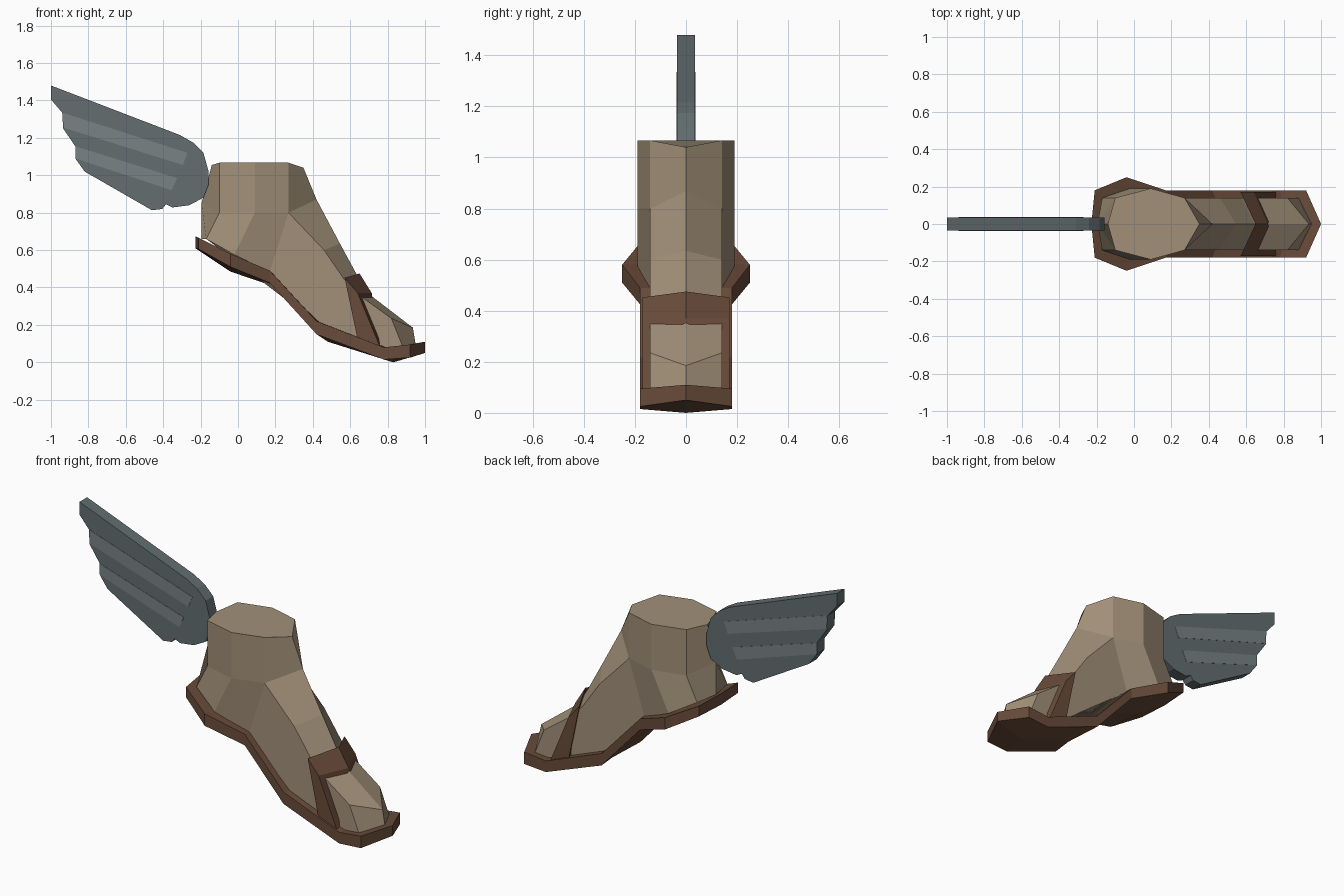
import bpy, bmesh

if "Cube" in bpy.data.objects:
    bpy.data.objects.remove(bpy.data.objects["Cube"])


def material(name, rgb):
    m = bpy.data.materials.new(name)
    m.diffuse_color = (*rgb, 1)
    m.use_nodes = True
    m.node_tree.nodes["Principled BSDF"].inputs["Base Color"].default_value = m.diffuse_color
    return m


skin = material("skin_tan", (0.36, 0.28, 0.19))
leather = material("brown_leather", (0.14, 0.07, 0.042))
slate = material("slate", (0.125, 0.155, 0.16))
pale = material("pale_slate", (0.19, 0.225, 0.23))


def finish(name, bm, mat):
    bmesh.ops.recalc_face_normals(bm, faces=bm.faces)
    me = bpy.data.meshes.new(name)
    bm.to_mesh(me)
    bm.free()
    me.materials.append(mat)
    ob = bpy.data.objects.new(name, me)
    bpy.context.collection.objects.link(ob)
    return ob


def mirrored(name, grids, mat, cap=False, extra=()):
    """Skin rows of points on the +y half, mirror to -y and weld."""
    bm = bmesh.new()
    polys = list(extra)
    for rows in grids:
        for a, b in zip(rows, rows[1:]):
            for i in range(len(a) - 1):
                polys.append((a[i], a[i + 1], b[i + 1], b[i]))
        if cap:
            polys += [rows[0], rows[-1]]
    for p in polys:
        for s in (1, -1):
            bm.faces.new([bm.verts.new((x, s * y, z)) for x, y, z in p])
    bmesh.ops.remove_doubles(bm, verts=bm.verts, dist=0.0005)
    bmesh.ops.holes_fill(bm, edges=[e for e in bm.edges if e.is_boundary], sides=0)
    return finish(name, bm, mat)


# Ankle rings (back to front) and forefoot stations (base, shoulder, ridge)
top = [(-.14, 0, 1.055), (-.10, .14, 1.067), (.09, .19, 1.067), (.27, .14, 1.067), (.35, 0, 1.04)]
mid = [(-.195, 0, .85), (-.10, .14, .80), (.09, .19, .80), (.27, .14, .80), (.42, 0, .87)]
low = [(-.195, 0, .66), (-.17, .14, .66), (-.02, .19, .575), (.17, .14, .485)]
fore = [
    [low[3], mid[3], mid[4]],
    [(.42, .14, .21), (.46, .14, .60), (.545, 0, .635)],
    [(.64, .14, .13), (.57, .14, .44), (.64, 0, .46)],
    [(.74, .14, .08), (.64, .14, .365), (.70, 0, .365)],
    [(.88, .14, .085), (.82, .14, .235), (.935, 0, .185)],
]
toe_front = (*fore[-1], (.95, 0, .095))
mirrored("foot", [[top, mid], [mid[:4], low], fore], skin, extra=[toe_front])

# Sole: side edge (x, y, top, bottom) and centre line (x, top, bottom)
sides = [(-.21, .18, .665, .605), (-.04, .25, .58, .51), (.17, .18, .49, .425),
         (.42, .18, .22, .15), (.78, .18, .08, .015), (.92, .18, .095, .025)]
centres = [(-.228, .675, .61), (-.04, .58, .485), (.18, .485, .41),
           (.48, .20, .11), (.83, .08, 0), (1.0, .11, .05)]
rows = [[(cx, 0, ct), (x, y, t), (x, y, b), (cx, 0, cb)]
        for (x, y, t, b), (cx, ct, cb) in zip(sides, centres)]
mirrored("sandal_sole", [rows], leather, cap=True)

# Strap over the toes
strap = [[(.64, .17, .12), (.57, .17, .452), (.65, 0, .475), (.69, 0, .12)],
         [(.76, .17, .08), (.64, .17, .37), (.715, 0, .37), (.74, 0, .10)]]
mirrored("toe_strap", [strap], leather, cap=True)


def slab(name, outline, half, mat):
    """Extrude an x-z outline through y."""
    bm = bmesh.new()
    f = bm.faces.new([bm.verts.new((x, -half, z)) for x, z in outline])
    ext = bmesh.ops.extrude_face_region(bm, geom=[f])["geom"]
    bmesh.ops.translate(bm, vec=(0, 2 * half, 0),
                        verts=[v for v in ext if isinstance(v, bmesh.types.BMVert)])
    return finish(name, bm, mat)


# Heel wing with pale feather bands
slab("heel_wing", [
    (-1, 1.48), (-.31, 1.215), (-.24, 1.175), (-.185, 1.12), (-.157, 1.02), (-.157, .95),
    (-.185, .88), (-.26, .84), (-.35, .828), (-.385, .845), (-.405, .82), (-.46, .813),
    (-.82, 1.02), (-.87, 1.09), (-.87, 1.155), (-.935, 1.25), (-.94, 1.335), (-1, 1.405)],
    .035, slate)
bands = [[(-.939, 1.335), (-.27, 1.12), (-.295, 1.055), (-.934, 1.255)],
         [(-.869, 1.155), (-.325, .985), (-.355, .92), (-.869, 1.09)]]
for i, band in enumerate(bands):
    slab(f"feather_band_{i + 1}", band, .0365, pale)
